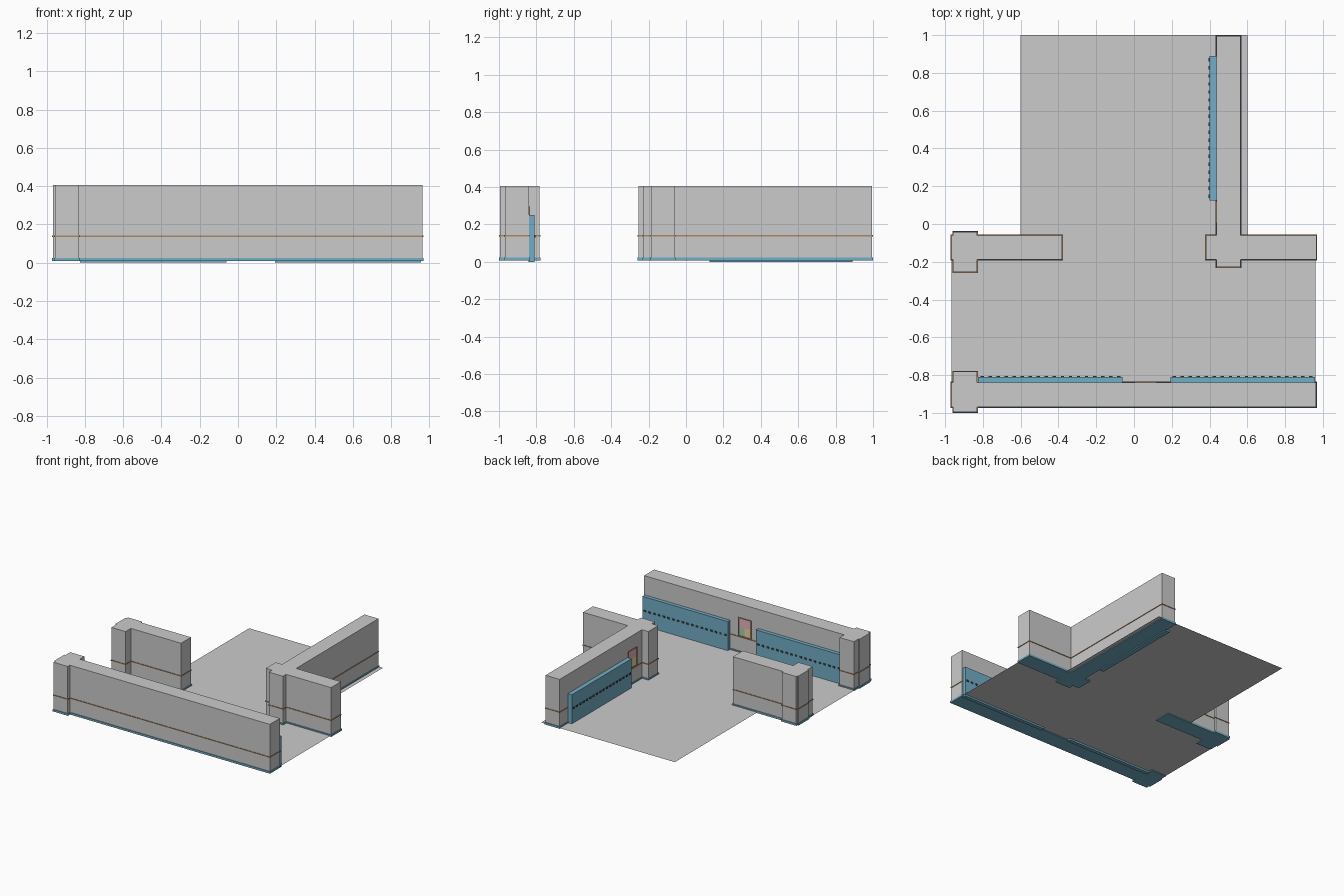
import bpy, bmesh
from mathutils import Matrix, Vector

if "Cube" in bpy.data.objects:
    bpy.data.objects.remove(bpy.data.objects["Cube"])


def mat(name, rgb):
    m = bpy.data.materials.new(name)
    m.diffuse_color = (*rgb, 1)
    m.use_nodes = True
    m.node_tree.nodes["Principled BSDF"].inputs["Base Color"].default_value = m.diffuse_color
    return m


BLUE = mat("blue_paint", (0.17, 0.42, 0.56))
WOOD = mat("brown_wood", (0.40, 0.25, 0.13))
DARK = mat("dark_metal", (0.06, 0.07, 0.08))
PINK = mat("poster_pink", (0.80, 0.45, 0.55))
YELLOW = mat("poster_yellow", (0.80, 0.70, 0.35))
GREEN = mat("poster_green", (0.40, 0.60, 0.42))


def finish(bm, name, material=None, matrix=None):
    me = bpy.data.meshes.new(name)
    bmesh.ops.recalc_face_normals(bm, faces=bm.faces)
    bm.to_mesh(me)
    bm.free()
    if material:
        me.materials.append(material)
    ob = bpy.data.objects.new(name, me)
    if matrix:
        ob.matrix_world = matrix
    bpy.context.collection.objects.link(ob)
    return ob


def add_box(bm, lo, hi):
    lo, hi = Vector(lo), Vector(hi)
    s = hi - lo
    bmesh.ops.create_cube(bm, size=1, matrix=Matrix.Translation((lo + hi) / 2) @ Matrix.Diagonal((*s, 1)))


def box(name, lo, hi, material=None, matrix=None):
    bm = bmesh.new()
    add_box(bm, lo, hi)
    return finish(bm, name, material, matrix)


def prism(name, outline, z0, z1, material=None):
    bm = bmesh.new()
    face = bm.faces.new([bm.verts.new((x, y, z0)) for x, y in outline])
    ext = bmesh.ops.extrude_face_region(bm, geom=[face], use_keep_orig=True)
    for v in ext["geom"]:
        if isinstance(v, bmesh.types.BMVert):
            v.co.z = z1
    return finish(bm, name, material)


def cross_outline(wide, tall, grow=0.0):
    """Outline of two crossing rectangles (x0, x1, y0, y1), grown outward."""
    a0, a1, c0, c1 = (v + s * grow for v, s in zip(wide, (-1, 1, -1, 1)))
    b0, b1, d0, d1 = (v + s * grow for v, s in zip(tall, (-1, 1, -1, 1)))
    return [(a0, c0), (b0, c0), (b0, d0), (b1, d0), (b1, c0), (a1, c0),
            (a1, c1), (b1, c1), (b1, d1), (b0, d1), (b0, c1), (a0, c1)]


# Floor sheet: corridor with a branch
bm = bmesh.new()
T = [(-0.965, -0.845), (0.962, -0.845), (0.962, -0.18), (0.6, -0.18), (0.6, 1.0),
     (-0.6, 1.0), (-0.6, -0.18), (-0.965, -0.18)]
bm.faces.new([bm.verts.new((x, y, 0.014)) for x, y in T])
finish(bm, "floor")

# Walls with pillars, each with a baseboard and a wooden rail
WALLS = {
    "front": ((-0.967, 0.963, -0.968, -0.840), (-0.957, -0.830, -0.995, -0.782)),
    "left": ((-0.967, -0.380, -0.187, -0.060), (-0.957, -0.830, -0.255, -0.043)),
    "right": ((0.380, 0.965, -0.187, -0.060), (0.437, 0.563, -0.228, 0.995)),
}
for side, (wide, tall) in WALLS.items():
    prism(side + "_wall", cross_outline(wide, tall), 0.012, 0.405)
    prism(side + "_baseboard", cross_outline(wide, tall, 0.005), 0.008, 0.024, BLUE)
    prism(side + "_rail", cross_outline(wide, tall, 0.004), 0.135, 0.142, WOOD)


# Locker bank: local x along the wall, local y out from the wall
def lockers(name, matrix, length=0.765, depth=0.03, count=18):
    box(name + "_body", (0, -0.002, 0), (length, depth, 0.25), BLUE, matrix)
    step = length / count
    bm = bmesh.new()
    for i in range(count):
        x = (i + 0.5) * step
        add_box(bm, (x - 0.009, depth - 0.001, 0.13), (x + 0.009, depth + 0.006, 0.143))
    finish(bm, name + "_handles", DARK, matrix)


# Framed poster made of coloured panels
def poster(name, matrix, w=0.115, z0=0.145, z1=0.295):
    t = 0.006
    bm = bmesh.new()
    add_box(bm, (0, 0, z0), (w, t, z0 + t))
    add_box(bm, (0, 0, z1 - t), (w, t, z1))
    add_box(bm, (0, 0, z0 + t), (t, t, z1 - t))
    add_box(bm, (w - t, 0, z0 + t), (w, t, z1 - t))
    finish(bm, name + "_frame", WOOD, matrix)
    zm = (z0 + z1) / 2
    box(name + "_upper", (t, 0, zm), (w - t, 0.003, z1 - t), PINK, matrix)
    box(name + "_lower_a", (t, 0, z0 + t), (w / 2, 0.003, zm), YELLOW, matrix)
    box(name + "_lower_b", (w / 2, 0, z0 + t), (w - t, 0.003, zm), GREEN, matrix)


def on_front(x):
    return Matrix.Translation((x, -0.84, 0))


def on_right(y):
    return Matrix.Translation((0.437, y, 0)) @ Matrix.Rotation(1.5707963, 4, "Z")


lockers("lockers_left", on_front(-0.825))
lockers("lockers_right", on_front(0.192))
lockers("lockers_branch", on_right(0.125), depth=0.036)
poster("poster_front", on_front(0.003))
poster("poster_branch", on_right(0.005))
